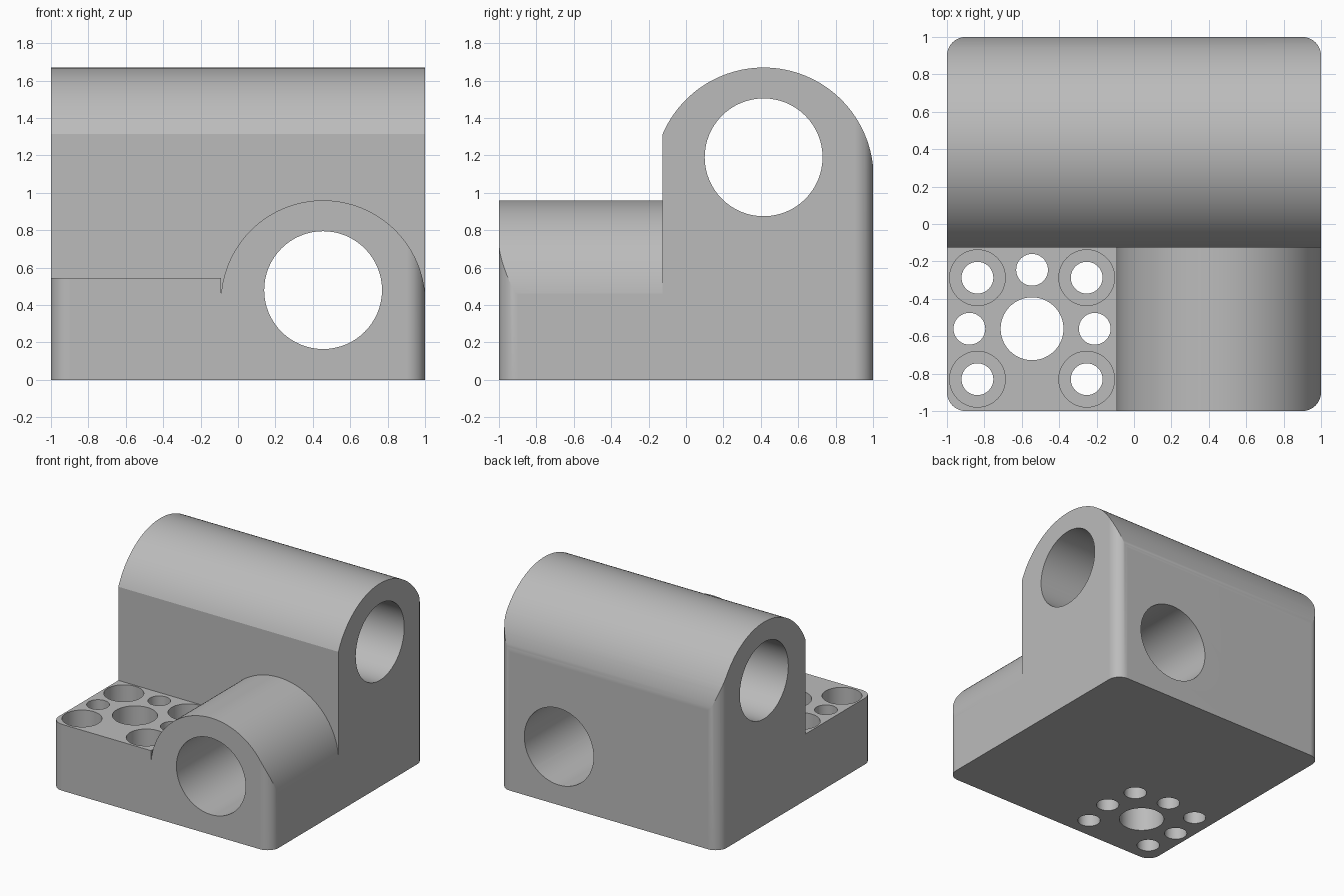
import bpy
import bmesh
from math import cos, sin, pi, radians
from mathutils import Vector

cube = bpy.data.objects.get("Cube")
if cube:
    bpy.data.objects.remove(cube, do_unlink=True)

grey = bpy.data.materials.new("plain grey")
grey.use_nodes = True
colour = (0.5, 0.5, 0.5, 1)
grey.diffuse_color = colour
grey.node_tree.nodes["Principled BSDF"].inputs["Base Color"].default_value = colour


def arc(cx, cy, r, start, end, steps):
    """Points along a circular arc, angles in degrees."""
    angles = [radians(start + (end - start) * i / steps) for i in range(steps + 1)]
    return [(cx + r * cos(a), cy + r * sin(a)) for a in angles]


def prism(name, points, axis, low, high):
    """Extrude a 2D profile along one axis; the profile uses the other two in order."""
    def place(p, d):
        v = list(p)
        v.insert("xyz".index(axis), d)
        return Vector(v)

    bm = bmesh.new()
    face = bm.faces.new([bm.verts.new(place(p, low)) for p in points])
    new = bmesh.ops.extrude_face_region(bm, geom=[face])["geom"]
    shift = place((0, 0), high - low)
    bmesh.ops.translate(bm, vec=shift, verts=[g for g in new if isinstance(g, bmesh.types.BMVert)])
    bmesh.ops.recalc_face_normals(bm, faces=bm.faces)
    mesh = bpy.data.meshes.new(name)
    bm.to_mesh(mesh)
    bm.free()
    mesh.materials.append(grey)
    obj = bpy.data.objects.new(name, mesh)
    bpy.context.collection.objects.link(obj)
    return obj


def cylinder(name, centre, r, axis, low, high, sides=64):
    return prism(name, arc(*centre, r, 0, 360, sides)[:-1], axis, low, high)


# Square column with rounded upright corners
outline = []
for i, (sx, sy) in enumerate([(1, 1), (-1, 1), (-1, -1), (1, -1)]):
    outline += arc(sx * 0.9, sy * 0.9, 0.1, i * 90, i * 90 + 90, 10)
block = prism("cross_bore_block", outline, "z", 0, 1.8)

# Waste above the rear arch, and above the front arch and drilled plate
rear_waste = prism("rear_waste", arc(0.415, 1.082, 0.588, 0, 180, 64)
                   + [(-1.2, 1.082), (-1.2, 2), (1.2, 2), (1.2, 1.082)], "x", -1.2, 1.2)
front_waste = prism("front_waste", arc(0.455, 0.413, 0.547, 0, 180, 64)
                    + [(-0.092, 0.545), (-1.2, 0.545), (-1.2, 2.1), (1.2, 2.1), (1.2, 0.413)],
                    "y", -1.3, -0.125)
cutters = [front_waste, rear_waste]

# Two large crossing bores at different heights
cutters.append(cylinder("upper_bore", (0.415, 1.19), 0.315, "x", -1.3, 1.3))
cutters.append(cylinder("lower_bore", (0.455, 0.48), 0.315, "y", -1.3, 1.3))

# Plate holes: centre hole, three plain holes and four counterbored corner holes
px, py = -0.545, -0.56
cutters.append(cylinder("centre_hole", (px, py), 0.168, "z", -0.2, 0.8))
for spot in [(px, -0.245), (-0.88, py), (-0.21, py)]:
    cutters.append(cylinder("plain_hole", spot, 0.085, "z", -0.2, 0.8, 40))
for x in (-0.837, -0.253):
    for y in (-0.287, -0.83):
        cutters.append(cylinder("screw_hole", (x, y), 0.085, "z", -0.2, 0.7, 40))
        cutters.append(cylinder("counterbore", (x, y), 0.149, "z", 0.27, 0.8, 48))

# Cut everything out of the column
bpy.ops.object.select_all(action="DESELECT")
block.select_set(True)
bpy.context.view_layer.objects.active = block
for cutter in cutters:
    cut = block.modifiers.new("cut", "BOOLEAN")
    cut.operation = "DIFFERENCE"
    cut.solver = "EXACT"
    cut.object = cutter
    bpy.ops.object.modifier_apply(modifier=cut.name)
    bpy.data.objects.remove(cutter, do_unlink=True)

# Smooth curved walls, keep flat faces flat
bpy.ops.object.shade_smooth_by_angle(angle=radians(20))
weighted = block.modifiers.new("flat faces", "WEIGHTED_NORMAL")
weighted.keep_sharp = True
